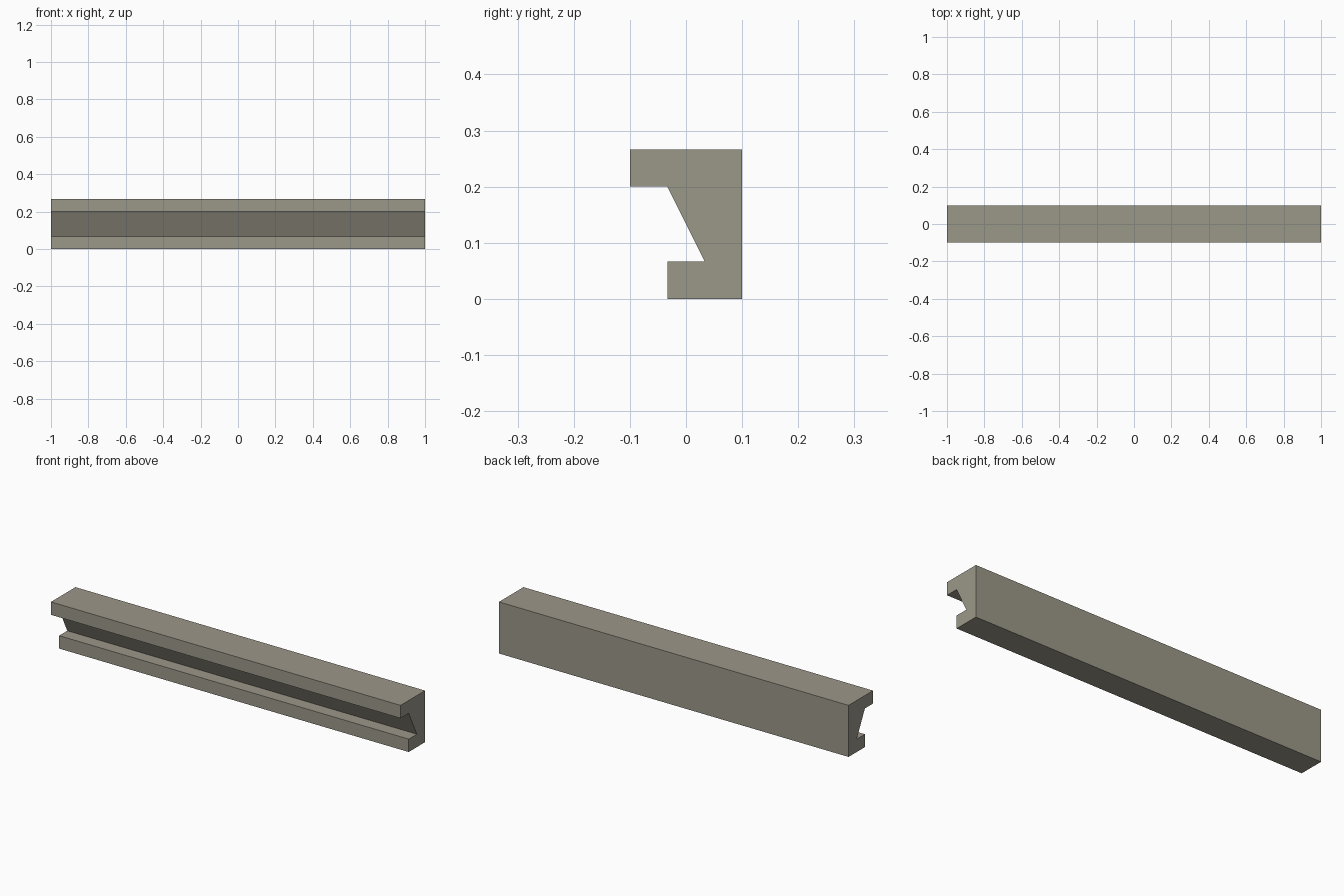
import bpy
import bmesh

cube = bpy.data.objects.get("Cube")
if cube:
    bpy.data.objects.remove(cube, do_unlink=True)

# Warm grey stone
stone = bpy.data.materials.new("warm_grey")
stone.use_nodes = True
colour = (0.33, 0.31, 0.25, 1)
stone.diffuse_color = colour
stone.node_tree.nodes["Principled BSDF"].inputs["Base Color"].default_value = colour

# Cross-section (y, z) in units of one thirtieth: top lip, back, bottom lip, sloped groove
UNIT = 1 / 30
profile = [(-3, 8), (-3, 6), (-1, 6), (1, 2), (-1, 2), (-1, 0), (3, 0), (3, 8)]

# Extrude the section along the full length
bm = bmesh.new()
section = bm.faces.new([bm.verts.new((-1, y * UNIT, z * UNIT)) for y, z in profile])
extruded = bmesh.ops.extrude_face_region(bm, geom=[section], use_keep_orig=True)
moved = [v for v in extruded["geom"] if isinstance(v, bmesh.types.BMVert)]
bmesh.ops.translate(bm, verts=moved, vec=(2, 0, 0))
bmesh.ops.recalc_face_normals(bm, faces=bm.faces)

mesh = bpy.data.meshes.new("grooved_beam")
bm.to_mesh(mesh)
bm.free()
mesh.materials.append(stone)
beam = bpy.data.objects.new("grooved_beam", mesh)
bpy.context.collection.objects.link(beam)
